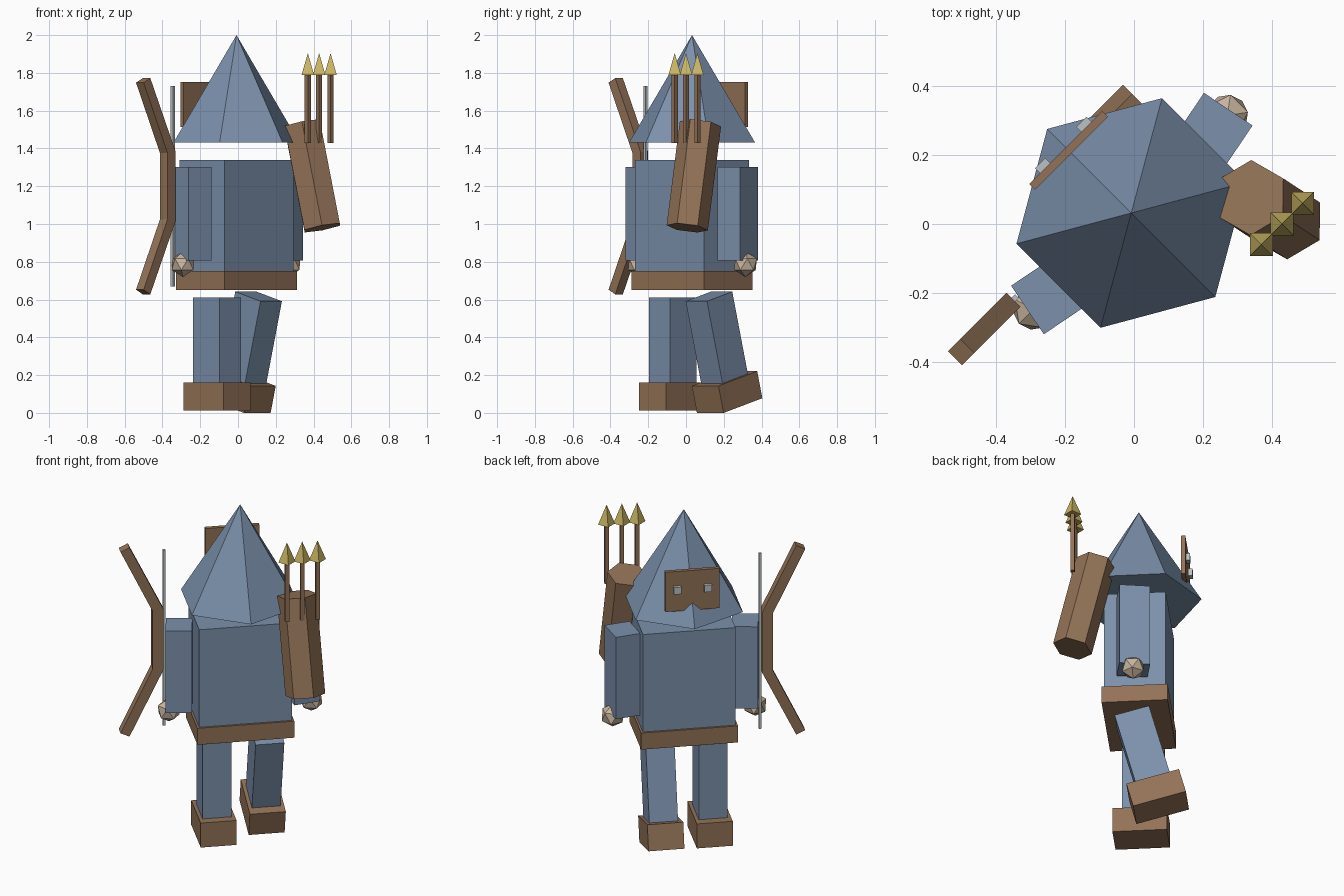
import bpy
import bmesh
from math import radians, sin, cos, tau
from mathutils import Matrix, Vector

if "Cube" in bpy.data.objects:
    bpy.data.objects.remove(bpy.data.objects["Cube"], do_unlink=True)


def material(name, r, g, b):
    m = bpy.data.materials.new(name)
    m.use_nodes = True
    m.diffuse_color = (r, g, b, 1)
    m.node_tree.nodes["Principled BSDF"].inputs["Base Color"].default_value = (r, g, b, 1)
    return m


BLUE = material("dusty blue cloth", 0.20, 0.28, 0.41)
BROWN = material("brown leather", 0.29, 0.17, 0.095)
SKIN = material("pale skin", 0.58, 0.46, 0.34)
GOLD = material("gold", 0.60, 0.47, 0.13)
GREY = material("light grey", 0.50, 0.54, 0.55)

# The figure is built facing local -y, then turned as a whole
PLACE = Matrix.Translation((-0.008, 0.032, 0)) @ Matrix.Rotation(radians(-135), 4, "Z")


def finish(name, bm, mat, local=Matrix()):
    bmesh.ops.recalc_face_normals(bm, faces=bm.faces)
    mesh = bpy.data.meshes.new(name)
    bm.to_mesh(mesh)
    bm.free()
    mesh.materials.append(mat)
    ob = bpy.data.objects.new(name, mesh)
    ob.matrix_world = PLACE @ local
    bpy.context.collection.objects.link(ob)
    return ob


def box(name, size, centre, mat, turn=Matrix()):
    bm = bmesh.new()
    bmesh.ops.create_cube(bm, size=1)
    bmesh.ops.scale(bm, vec=size, verts=bm.verts)
    return finish(name, bm, mat, turn @ Matrix.Translation(centre))


def extrude(bm, points, offset):
    face = bm.faces.new([bm.verts.new(p) for p in points])
    new = bmesh.ops.extrude_face_region(bm, geom=[face])["geom"]
    top = [v for v in new if isinstance(v, bmesh.types.BMVert)]
    bmesh.ops.translate(bm, verts=top, vec=offset)
    return top


def prism(name, sides, radius, base, tip, mat, start=0, pointed=False):
    """Prism or pyramid standing along the line from base to tip."""
    axis = Vector(tip) - Vector(base)
    angles = [radians(start) + tau * i / sides for i in range(sides)]
    bm = bmesh.new()
    top = extrude(bm, [(radius * cos(a), radius * sin(a), 0) for a in angles],
                  (0, 0, axis.length))
    if pointed:
        bmesh.ops.pointmerge(bm, verts=top, merge_co=(0, 0, axis.length))
    tilt = Vector((0, 0, 1)).rotation_difference(axis).to_matrix().to_4x4()
    return finish(name, bm, mat, Matrix.Translation(base) @ tilt)


# Torso, belt and hood
box("torso", (0.516, 0.34, 0.59), (0, 0, 1.045), BLUE)
box("belt", (0.54, 0.364, 0.10), (0, 0, 0.70), BROWN)
prism("hood", 6, 0.345, (0, 0, 1.432), (0, 0, 2.0), BLUE, start=30, pointed=True)

# Face mask and eyes
box("mask", (0.30, 0.024, 0.24), (0, -0.257, 1.633), BROWN)
for side, label in ((-1, "left"), (1, "right")):
    box(label + "_eye", (0.042, 0.035, 0.042), (0.085 * side, -0.272, 1.645), GREY)

# Arms, hands, legs and feet; one leg swings forward
for side, label in ((-1, "left"), (1, "right")):
    shoulder = Matrix.Translation((0.341 * side, 0, 0)) @ Matrix.Rotation(radians(-11 * side), 4, "Z")
    box(label + "_arm", (0.145, 0.17, 0.495), (0, 0, 1.053), BLUE, shoulder)
    bm = bmesh.new()
    bmesh.ops.create_icosphere(bm, subdivisions=1, radius=0.068)
    finish(label + "_hand", bm, SKIN, Matrix.Translation((0.397 * side, -0.003, 0.787)))

    hip = Matrix.Translation((0.146 * side, 0, 0))
    if side < 0:
        hip = (hip @ Matrix.Translation((0, 0, 0.544)) @ Matrix.Rotation(radians(-15), 4, "X")
               @ Matrix.Translation((0, 0, -0.535)))
    box(label + "_leg", (0.16, 0.196, 0.45), (0, 0, 0.385), BLUE, hip)
    box(label + "_foot", (0.20, 0.30, 0.148), (0, 0, 0.086), BROWN, hip)

# Bow: half outline mirrored about the grip, with its string
half = [(0.481, 0.175), (0.660, 0.548), (0.610, 0.572), (0.420, 0.182)]
outline = half + [(x, -z) for x, z in reversed(half)]
bm = bmesh.new()
extrude(bm, [(x, -0.092, 1.2 + z) for x, z in outline], (0, 0.057, 0))
finish("bow", bm, BROWN)
box("bow_string", (0.0155, 0.0155, 1.06), (0.413, -0.064, 1.2), GREY)

# Quiver and arrows
prism("quiver", 6, 0.11, (-0.303, 0.339, 0.98), (-0.277, 0.214, 1.53), BROWN, start=45)
for i in (-1, 0, 1):
    x, y = -0.287 + 0.085 * i, 0.332
    box(f"arrow_shaft_{i + 2}", (0.023, 0.023, 0.36), (x, y, 1.61), BROWN)
    prism(f"arrow_tip_{i + 2}", 4, 0.047, (x, y, 1.788), (x, y, 1.905), GOLD, pointed=True)
